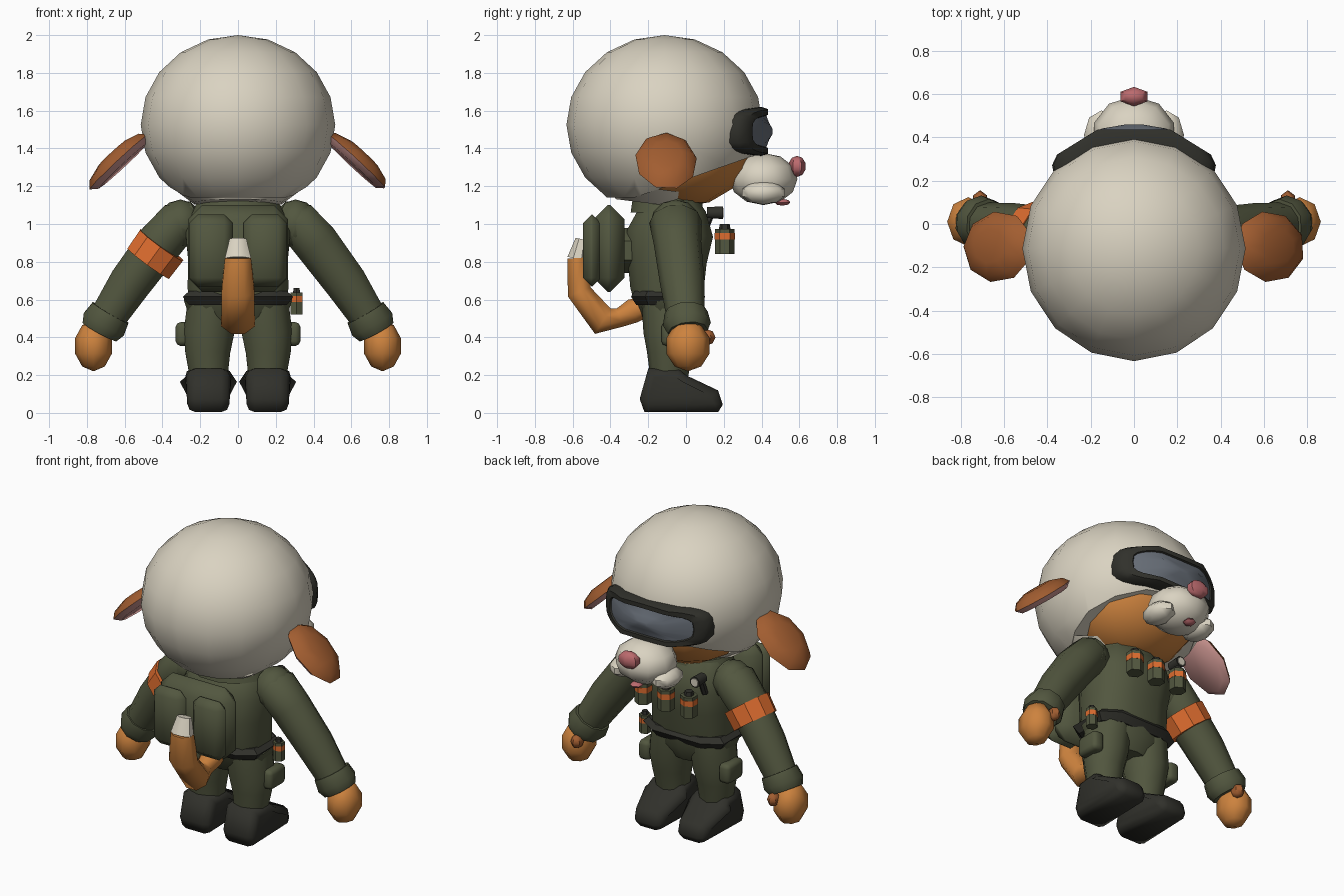
import bpy, bmesh, math
from mathutils import Vector, Matrix

if "Cube" in bpy.data.objects:
    bpy.data.objects.remove(bpy.data.objects["Cube"])


def mat(name, r, g, b):
    m = bpy.data.materials.new(name)
    m.diffuse_color = (r, g, b, 1)
    m.use_nodes = True
    m.node_tree.nodes["Principled BSDF"].inputs["Base Color"].default_value = m.diffuse_color
    return m


CREAM = mat("cream", .70, .65, .535)
FUR = mat("orange_fur", .61, .225, .048)
BROWN = mat("rust_fur", .36, .11, .03)
GREEN = mat("olive_cloth", .085, .095, .05)
DARK = mat("black_leather", .03, .03, .024)
BAND = mat("bright_orange", .72, .15, .028)
PINK = mat("pale_pink", .60, .30, .28)
NOSE = mat("rose", .50, .145, .155)
LENS = mat("grey_glass", .14, .16, .19)


def finish(name, bm, mats, angle=50):
    bmesh.ops.recalc_face_normals(bm, faces=bm.faces)
    me = bpy.data.meshes.new(name)
    bm.to_mesh(me)
    bm.free()
    for m in mats:
        me.materials.append(m)
    ob = bpy.data.objects.new(name, me)
    bpy.context.collection.objects.link(ob)
    bpy.ops.object.select_all(action='DESELECT')
    ob.select_set(True)
    bpy.context.view_layer.objects.active = ob
    bpy.ops.object.shade_smooth_by_angle(angle=math.radians(angle))
    return ob


def ball(name, loc, r, m, seg=10, rings=6, angle=50):
    bm = bmesh.new()
    bmesh.ops.create_uvsphere(bm, u_segments=seg, v_segments=rings, radius=1)
    M = Matrix.Translation(loc) @ Matrix.Diagonal((*r, 1))
    bmesh.ops.transform(bm, matrix=M, verts=bm.verts)
    return finish(name, bm, [m], angle)


def power(c, e):
    return math.copysign(abs(c) ** e, c)


def tube(name, pts, radii, mats, n=10, ref=(0, 1, 0), rule=None, angle=50, sq=1):
    """Loft of elliptical rings along a path; radii are (side, along ref); sq < 1 squares the ring."""
    bm = bmesh.new()
    P = [Vector(p) for p in pts]
    rings = []
    for i, p in enumerate(P):
        t = (P[min(i + 1, len(P) - 1)] - P[max(i - 1, 0)]).normalized()
        v = Vector(ref)
        v = (v - t * v.dot(t)).normalized()
        u = v.cross(t)
        a, b = radii[i] if isinstance(radii[i], tuple) else (radii[i],) * 2
        rings.append([bm.verts.new(p + u * a * power(math.cos(w), sq) + v * b * power(math.sin(w), sq))
                      for w in [2 * math.pi * (k + .5) / n for k in range(n)]])
    for A, B in zip(rings, rings[1:]):
        for k in range(n):
            bm.faces.new((A[k], A[(k + 1) % n], B[(k + 1) % n], B[k]))
    bm.faces.new(rings[0])
    bm.faces.new(rings[-1])
    bmesh.ops.recalc_face_normals(bm, faces=bm.faces)
    if rule:
        for f in bm.faces:
            f.normal_update()
            f.material_index = rule(f)
    return finish(name, bm, mats, angle)


def box(name, lo, hi, m, bevel, seg=2):
    bm = bmesh.new()
    bmesh.ops.create_cube(bm, size=1)
    lo, hi = Vector(lo), Vector(hi)
    M = Matrix.Translation((lo + hi) / 2) @ Matrix.Diagonal((*(hi - lo), 1))
    bmesh.ops.transform(bm, matrix=M, verts=bm.verts)
    bmesh.ops.bevel(bm, geom=bm.edges[:], offset=bevel, segments=seg, profile=.5, affect='EDGES')
    return finish(name, bm, [m])


def canister(name, x, y, z, r, h):
    tube(name, [(x, y, z), (x, y, z + h * .52)], [r, r], [GREEN], 6)
    tube(name + "_band", [(x, y, z + h * .48), (x, y, z + h * .70)], [r * 1.03] * 2, [BAND], 6)
    tube(name + "_top", [(x, y, z + h * .68), (x, y, z + h * .84)], [r, r], [GREEN], 6)
    tube(name + "_cap", [(x, y, z + h * .82), (x, y, z + h)], [r * .6, r * .5], [DARK], 6)


# Helmet: sphere cut by a slanted face opening and a flat nape
bm = bmesh.new()
bmesh.ops.create_uvsphere(bm, u_segments=16, v_segments=10, radius=1)
bmesh.ops.transform(bm, verts=bm.verts, matrix=Matrix.Translation((0, -.113, 1.525)) @
                    Matrix.Diagonal((.515, .52, .475, 1)))
for co, no in (((0, 0, 1.14), (0, 0, -1)), ((0, -.2, 1.165), (0, .33, -.94))):
    res = bmesh.ops.bisect_plane(bm, geom=bm.verts[:] + bm.edges[:] + bm.faces[:],
                                 plane_co=co, plane_no=no, clear_outer=True)
    cut = [e for e in res['geom_cut'] if isinstance(e, bmesh.types.BMEdge)]
    bmesh.ops.holes_fill(bm, edges=cut, sides=0)
finish("helmet", bm, [CREAM], 40)
tube("helmet_hem", [(0, -.2, 1.11), (0, -.19, 1.19)], [(.24, .18), (.35, .22)], [CREAM], 12)

# Head and muzzle
ball("face", (0, -.02, 1.42), (.405, .375, .33), FUR, 12, 8)
ball("muzzle", (0, .41, 1.238), (.195, .18, .138), CREAM, 10, 6)
ball("nose", (0, .588, 1.305), (.075, .047, .056), NOSE, 6, 5)
ball("tongue", (0, .51, 1.115), (.038, .042, .018), NOSE, 6, 4)
for s in (-1, 1):
    ball("cheek", (s * .15, .41, 1.165), (.085, .12, .062), CREAM, 8, 5)

# Goggles: rounded outline wrapped around the brow
bm = bmesh.new()


def wrap(w, h, dy):
    out = []
    for k in range(24):
        a = 2 * math.pi * k / 24
        x, z = w * power(math.cos(a), .55), h * power(math.sin(a), .55)
        out.append(bm.verts.new((x, .435 - .62 * max(0, abs(x) - .17) + dy, 1.49 + z)))
    return out


loops = [wrap(.365, .125, -.105), wrap(.378, .13, -.035), wrap(.355, .118, 0), wrap(.305, .09, 0),
         wrap(.297, .085, -.01), wrap(.15, .045, .005), wrap(.04, .012, .024)]
for i, (A, B) in enumerate(zip(loops, loops[1:])):
    for k in range(24):
        f = bm.faces.new((A[k], A[(k + 1) % 24], B[(k + 1) % 24], B[k]))
        f.material_index = int(i > 3)
bm.faces.new(loops[-1]).material_index = 1
for k in range(1, 12):   # back of the frame
    quad = [loops[0][k - 1], loops[0][k], loops[0][-k % 24], loops[0][(1 - k) % 24]]
    bm.faces.new(list(dict.fromkeys(quad)))
bm.faces.new((loops[0][11], loops[0][12], loops[0][13]))
finish("goggles", bm, [DARK, LENS], 40)

# Torso, collar, hem and belt
tube("torso", [(0, -.1, .58), (0, -.1, .66), (0, -.1, .8), (0, -.085, .95), (0, -.08, 1.06), (0, -.09, 1.14)],
     [(.26, .175), (.275, .2), (.27, .215), (.285, .235), (.25, .19), (.18, .14)], [GREEN], 12, sq=.8)
tube("collar", [(0, -.1, 1.06), (0, -.1, 1.125)], [(.25, .2), (.22, .19)], [GREEN], 12)
tube("hips", [(0, -.08, .44), (0, -.08, .52), (0, -.09, .60)], [(.19, .11), (.275, .16), (.3, .18)], [GREEN], 10)
tube("belt", [(0, -.095, .57), (0, -.095, .615), (0, -.095, .645)],
     [(.27, .175), (.305, .205), (.27, .185)], [DARK], 8, sq=.55, angle=30)

# Backpack with two pouches
box("backpack", (-.265, -.49, .64), (.265, -.325, 1.10), GREEN, .075, 1)
tube("backpack_mount", [(0, -.36, .86), (0, -.24, .86)], [(.16, .13)] * 2, [GREEN], 8, (0, 0, 1))
for s in (-1, 1):
    x = sorted((s * .028, s * .258))
    box("pouch", (x[0], -.545, .67), (x[1], -.45, 1.05), GREEN, .045, 1)

for s in (-1, 1):
    # Arms
    tube("sleeve", [(s * .22, -.06, 1.06), (s * .315, -.055, 1.01), (s * .413, -.045, .90), (s * .57, -.02, .69),
                    (s * .70, .0, .49)], [.07, (.12, .14), .126, .118, .099], [GREEN])
    ball("shoulder", (s * .305, -.055, 1.0), (.12, .135, .13), GREEN, 8, 6)
    tube("cuff", [(s * .675, 0, .53), (s * .71, .005, .47), (s * .732, .01, .43)], [.115, .127, .107], [GREEN])
    ball("hand", (s * .765, .01, .355), (.102, .12, .135), FUR, 8, 5)
    ball("thumb", (s * .71, .108, .40), (.037, .048, .044), BROWN, 6, 4)
    # Domed ears with pink inside
    n = Vector((s * .67, .07, .72)).normalized()
    c = Vector((s * .63, -.105, 1.335))
    tube("ear", [c - n * .035, c - n * .005, c + n * .03, c + n * .055],
         [(.18, .135), (.218, .165), (.185, .14), (.1, .08)], [BROWN, PINK], 9,
         rule=lambda f: int(f.normal.dot(n) < -.5))
    # Legs and side pockets
    tube("leg", [(s * .14, -.08, .57), (s * .155, -.08, .42), (s * .16, -.085, .32), (s * .155, -.09, .19)],
         [(.135, .155), (.14, .145), (.125, .122), (.105, .1)], [GREEN])
    x = sorted((s * .25, s * .33))
    box("leg_pocket", (x[0], -.13, .355), (x[1], .03, .48), GREEN, .025)
    # Boots from a side profile
    bm = bmesh.new()
    prof = [(-.22, .01), (.17, .01), (.195, .05), (.17, .125), (.0, .205), (-.04, .24), (-.2, .24), (-.245, .08)]
    vs = [bm.verts.new((s * .028, y, z - .006)) for y, z in prof]
    r = bmesh.ops.extrude_face_region(bm, geom=[bm.faces.new(vs)])
    bmesh.ops.translate(bm, vec=(s * .258, 0, 0), verts=[g for g in r['geom'] if isinstance(g, bmesh.types.BMVert)])
    for v in bm.verts:   # rounder toe and heel
        k = .78 if v.co.y > .1 else .88 if v.co.y < -.19 else 1
        v.co.x = s * .157 + (v.co.x - s * .157) * k
    rim = [e for e in bm.edges if abs(e.verts[0].co.x - e.verts[1].co.x) < .06]
    bmesh.ops.bevel(bm, geom=rim, offset=.045, segments=2, profile=.5, affect='EDGES', clamp_overlap=True)
    finish("boot", bm, [DARK], 75)

# Armband on one sleeve
tube("armband", [(-.404, -.05, .888), (-.474, -.04, .792)], [(.147, .147), (.143, .143)], [BAND], angle=30)

# Chest and hip canisters, shoulder lamp
for x in (-.165, 0, .165):
    canister("chest_canister", x, .205, .84, .052, .16)
canister("hip_canister", .31, -.02, .52, .036, .14)
tube("lamp", [(-.2, .11, 1.06), (-.2, .195, 1.06)], [.032, .036], [DARK], 8, (0, 0, 1))
tube("lamp_glass", [(-.2, .19, 1.06), (-.2, .199, 1.06)], [.028, .026], [CREAM], 8, (0, 0, 1))
tube("lamp_stem", [(-.2, .09, .95), (-.2, .13, 1.05)], [.02, .02], [DARK], 6)

# Curled tail with pale tip
tube("tail", [(0, -.22, .56), (0, -.28, .54), (0, -.35, .505), (0, -.44, .485), (0, -.565, .64), (0, -.575, .82)],
     [.06, .07, .055, (.085, .096), (.07, .095), (.058, .075)], [FUR], 8, (1, 0, 0), angle=60)
tube("tail_tip", [(0, -.575, .815), (0, -.553, .92)], [(.058, .075), (.035, .048)], [CREAM], 8, (1, 0, 0))
